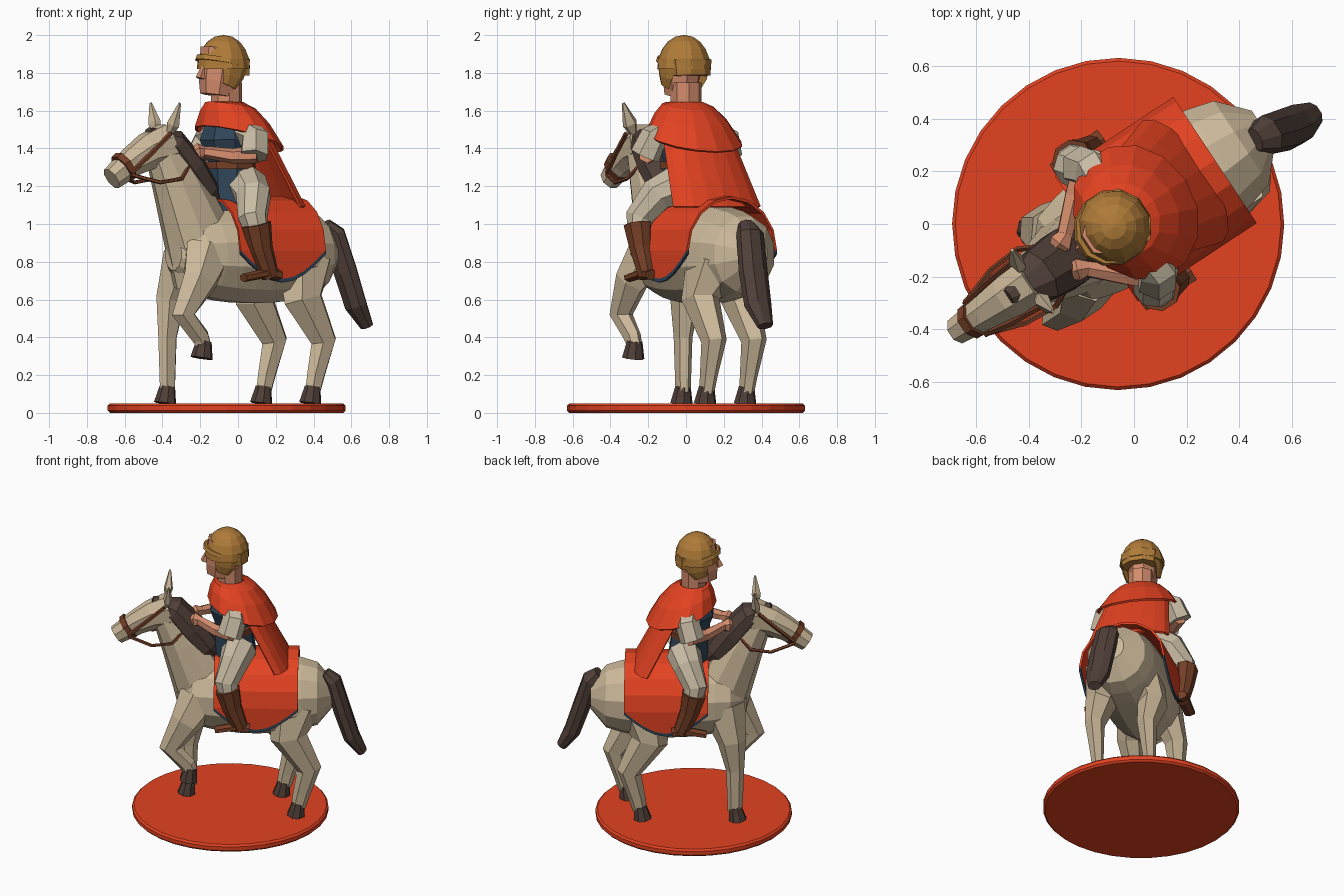
import bpy, bmesh
from math import sin, cos, pi, radians
from mathutils import Vector

cube = bpy.data.objects.get("Cube")
if cube:
    bpy.data.objects.remove(cube, do_unlink=True)


def material(name, *color):
    mat = bpy.data.materials.new(name)
    mat.use_nodes = True
    mat.diffuse_color = (*color, 1)
    mat.node_tree.nodes["Principled BSDF"].inputs["Base Color"].default_value = (*color, 1)
    return mat


RED = material("red cloth", .77, .055, .015)
COAT = material("pale horse coat", .6, .48, .32)
LINEN = material("linen", .58, .5, .37)
SKIN = material("skin", .65, .26, .15)
BRONZE = material("bronze", .43, .2, .04)
LEATHER = material("brown leather", .18, .05, .02)
DARK = material("dark hair and hoof", .08, .05, .04)
BLUE = material("slate blue cloth", .03, .06, .1)

# Everything is built facing +x, then turned to its heading on the base
HEADING = radians(213.5)
CENTRE = Vector((-.06, 0, 0))


def finish(bm, name, *mats):
    bmesh.ops.recalc_face_normals(bm, faces=bm.faces)
    mesh = bpy.data.meshes.new(name)
    bm.to_mesh(mesh)
    bm.free()
    for mat in mats:
        mesh.materials.append(mat)
    obj = bpy.data.objects.new(name, mesh)
    obj.location = CENTRE
    obj.rotation_euler.z = HEADING
    bpy.context.collection.objects.link(obj)
    return obj


def bridge(bm, rows, closed):
    """Join neighbouring rows of vertices with quads."""
    faces = []
    for low, high in zip(rows, rows[1:]):
        count = len(low)
        for i in range(count if closed else count - 1):
            j = (i + 1) % count
            faces.append(bm.faces.new((low[i], low[j], high[j], high[i])))
    return faces


def taper(start, end, ease=1):
    return lambda t: end + (start - end) * (1 - t) ** ease


def bulge(ends, middle, power=.5):
    return lambda t: ends + (middle - ends) * max(0, sin(pi * t)) ** power


def spine(*points):
    """Path on the centre plane."""
    return [(x, 0, z) for x, z in points]


def loft(name, mat, path, radius, depth=1, sides=8, flip=1):
    """Skin elliptical sections along a path; the radius follows a rule."""
    bm = bmesh.new()
    points = [Vector((x, y * flip, z)) for x, y, z in path]
    last = len(points) - 1
    angles = [2 * pi * (i + .5) / sides for i in range(sides)]
    rows = []
    for k, point in enumerate(points):
        along = (points[min(k + 1, last)] - points[max(k - 1, 0)]).normalized()
        side = Vector((0, 1, 0))
        side = (side - along * side.dot(along)).normalized()
        up = along.cross(side) * depth
        size = radius(k / last) / cos(pi / sides) ** .5
        rows.append([bm.verts.new(point + size * (side * cos(a) + up * sin(a))) for a in angles])
    bridge(bm, rows, True)
    bm.faces.new(rows[0])
    bm.faces.new(rows[-1])
    return finish(bm, name, mat)


def pair(name, *shape, **options):
    for label, flip in (("left_", 1), ("right_", -1)):
        loft(label + name, *shape, flip=flip, **options)


def leg(name, flip, thick, *points):
    """Tapering leg set into the body, with a hoof below its last point."""
    path = [(x, .16 if k else .1, z) for k, (x, z) in enumerate(points)]
    loft(name + "_leg", COAT, path, taper(thick, .035, ease=2), depth=1.25, sides=6, flip=flip)
    x, z = points[-1]
    loft(name + "_hoof", DARK, [(x, .16, z + .03), (x + .015, .16, z - .06)], taper(.04, .058),
         flip=flip)


def thicken(obj, amount):
    mod = obj.modifiers.new("thickness", "SOLIDIFY")
    mod.thickness = amount
    mod.offset = 0


# Round base
bm = bmesh.new()
bmesh.ops.create_cone(bm, cap_ends=True, segments=32, radius1=.63, radius2=.63, depth=.05)
bmesh.ops.translate(bm, verts=bm.verts, vec=(0, 0, .025))
rim = finish(bm, "base_disc", RED).modifiers.new("rim", "BEVEL")
rim.width = .012

# Horse body, neck and head
loft("horse_body", COAT, [(k / 10 - .66, 0, .84) for k in range(11)], bulge(.08, .25, power=.35),
     depth=1.05, sides=12)
loft("horse_neck", COAT, spine((.1, .75), (.19, .95), (.3, 1.2), (.4, 1.4)), taper(.19, .09),
     depth=1.2, sides=10)
loft("horse_head", COAT, spine((.38, 1.42), (.5, 1.385), (.6, 1.33), (.73, 1.24)),
     taper(.1, .053), depth=1.15)
pair("ear", COAT, [(.41, .05, 1.45), (.4, .09, 1.53), (.39, .14, 1.64)], bulge(.008, .04),
     depth=.7, sides=5)
loft("mane", DARK, spine((.5, 1.49), (.36, 1.43), (.25, 1.3), (.15, 1.17), (.05, 1.07)),
     bulge(.03, .12), depth=.75)
loft("tail", DARK, [(-.61, .02, 1), (-.66, .03, .95), (-.72, .05, .75), (-.78, .06, .57),
                    (-.85, .06, .46)], bulge(.045, .08, power=.4), depth=.7)

# Horse legs and hooves: one front leg is raised, one hind leg steps ahead
leg("right_front", -1, .11, (.19, .82), (.25, .6), (.27, .4), (.27, .11))
leg("left_front", 1, .11, (.19, .84), (.28, .7), (.38, .52), (.27, .4), (.25, .35))
for name, flip, step in (("left_hind", 1, 0), ("right_hind", -1, .1)):
    hind = [(-.42, .8), (-.38, .6), (-.51, .38), (-.46, .2), (-.44, .11)]
    leg(name, flip, .13, *[(x + step, z) for x, z in hind])

# Saddle cloth: arch over the back, hanging to a curved hem with a blue edge
bm = bmesh.new()
rows = []
for i in range(9):
    t = i / 8
    hem = .84 - .15 * sin(pi * t)
    arch = [pi / 8 * k for k in range(5)]
    half = [(.28 * sin(a), .86 + .28 * cos(a)) for a in arch] + [(.28, hem + .02), (.28, hem)]
    section = [(-y, z) for y, z in reversed(half[1:])] + half
    rows.append([bm.verts.new((.1 - .54 * t, y, z)) for y, z in section])
columns = len(rows[0]) - 1
for i, face in enumerate(bridge(bm, rows, False)):
    face.material_index = int(i % columns in (0, columns - 1))
thicken(finish(bm, "saddle_cloth", RED, BLUE), .014)

# Bridle and reins
loft("noseband", LEATHER, spine((.64, 1.31), (.67, 1.29)), taper(.072, .069), depth=1.15)
pair("cheek_strap", LEATHER, [(.65, .07, 1.27), (.54, .09, 1.37), (.42, .1, 1.48)],
     taper(.012, .012), sides=5)
pair("rein", LEATHER, [(.65, .07, 1.26), (.5, .12, 1.22), (.37, .13, 1.24), (.23, .06, 1.38)],
     taper(.01, .01), sides=5)

# Rider torso
loft("tunic_skirt", BLUE, spine((-.04, 1.08), (-.02, 1.31)), taper(.16, .14), depth=.85)
loft("tunic_chest", BLUE, spine((-.02, 1.3), (0, 1.45), (-.01, 1.58)), bulge(.12, .165), depth=.8)
loft("belt", LEATHER, spine((-.02, 1.29), (-.02, 1.33)), taper(.15, .15), depth=.85)

# Rider arms
pair("sleeve", LINEN, [(-.03, .13, 1.49), (-.03, .23, 1.45), (0, .26, 1.36)], taper(.07, .075),
     sides=6)
pair("forearm", SKIN, [(-.02, .26, 1.37), (.08, .18, 1.36), (.19, .08, 1.38)], taper(.045, .03),
     sides=6)
pair("hand", SKIN, [(.18, .08, 1.38), (.22, .06, 1.38), (.26, .05, 1.37)], bulge(.025, .045),
     sides=6)

# Rider legs and boots
pair("thigh", LINEN, [(-.06, .1, 1.2), (-.03, .21, 1.15), (.02, .28, 1.03), (0, .3, .95)],
     taper(.11, .06))
pair("boot", LEATHER, [(.01, .3, 1), (-.02, .3, .87), (-.08, .3, .72)], taper(.072, .042), depth=1.1)
pair("foot", LEATHER, [(-.13, .3, .73), (-.05, .3, .74), (.09, .3, .715)], taper(.045, .035),
     depth=.6, sides=6)

# Rider head
loft("neck", SKIN, spine((0, 1.56), (0, 1.75)), taper(.08, .08))
loft("head", SKIN, spine((.06, 1.68), (.05, 1.75), (.02, 1.92)), taper(.075, .1), depth=1.25)
loft("nose", SKIN, spine((.14, 1.85), (.165, 1.77)), taper(.01, .025), sides=5)

# Helmet with brim, cheek guards and neck guard
loft("helmet_dome", BRONZE, [(.02, 0, 1.82 + .18 * sin(pi * k / 10)) for k in range(6)],
     lambda t: .137 * cos(pi / 2 * t) + .005, sides=12)
loft("helmet_brim", BRONZE, spine((.03, 1.845), (.025, 1.87)), taper(.14, .135), depth=1.06,
     sides=12)
loft("neck_guard", BRONZE, spine((-.04, 1.87), (-.045, 1.785)), taper(.12, .11), depth=.65)
pair("cheek_guard", BRONZE, [(.02, .11, 1.86), (.03, .11, 1.78), (.05, .1, 1.73)], taper(.02, .01),
     depth=4, sides=6)

# Shoulder mantle: widening rings that tilt down towards the back
bm = bmesh.new()
rows = []
turn = [2 * pi * i / 14 for i in range(14)]
for t in (0, 1 / 3, 2 / 3, 1):
    spread = .085 + .135 * t
    rows.append([bm.verts.new((spread * cos(a) - .08 * t, spread * (1 + .2 * t) * sin(a),
                               1.64 - .19 * t * t + .07 * t * cos(a))) for a in turn])
bridge(bm, rows, True)
thicken(finish(bm, "shoulder_mantle", RED), .015)

# Cape: curved sheet flaring from the shoulders to the horse's back
bm = bmesh.new()
rows = []
sweep = [pi / 2 * (i / 4 - 1) for i in range(9)]
for t in (0, 1 / 3, 2 / 3, 1):
    rows.append([bm.verts.new((-.07 - .22 * t - .1 * cos(a), (.2 + .07 * t) * sin(a),
                               1.52 - .43 * t)) for a in sweep])
bridge(bm, rows, False)
thicken(finish(bm, "cape", RED), .015)
